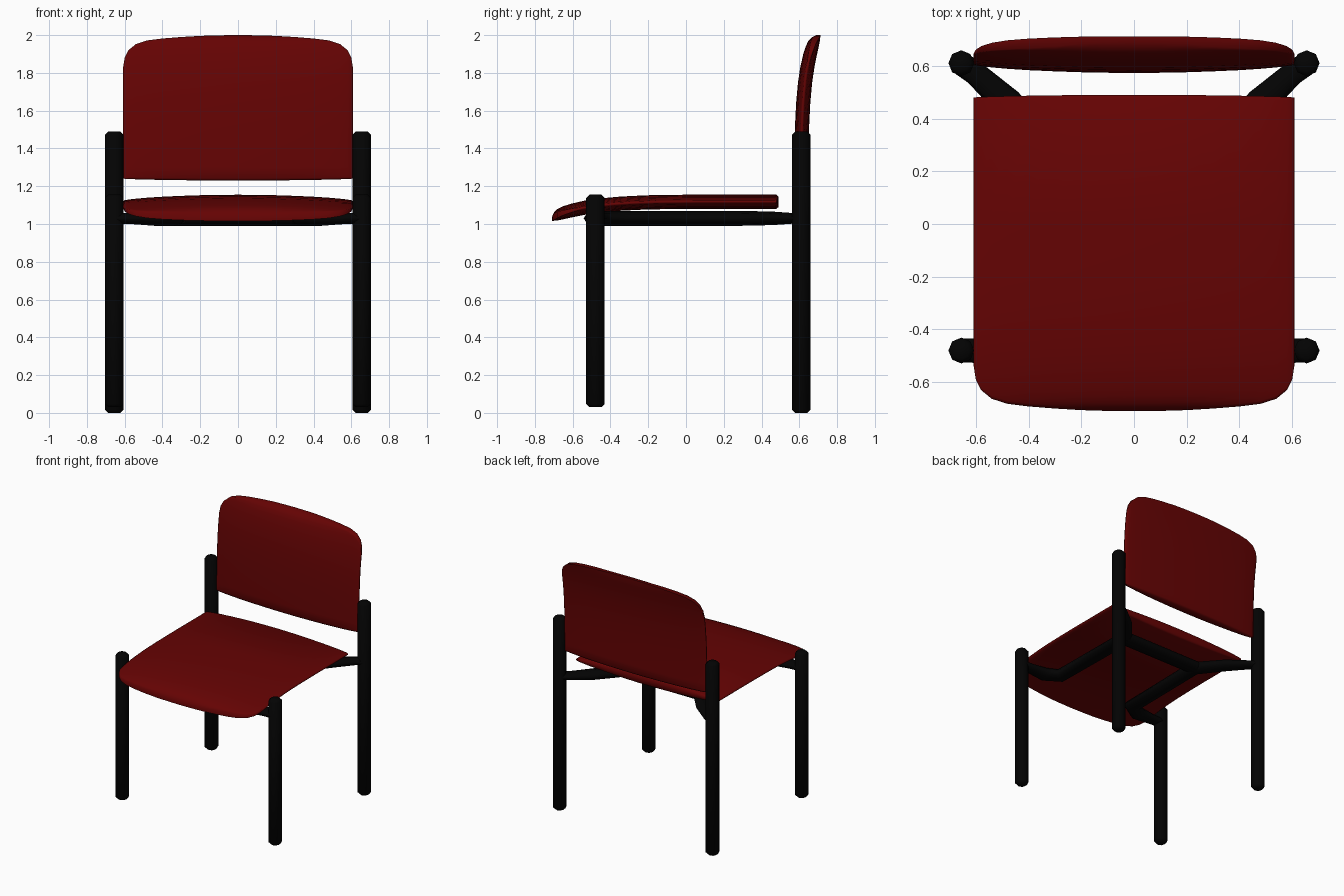
import bpy, bmesh, math

if "Cube" in bpy.data.objects:
    bpy.data.objects.remove(bpy.data.objects["Cube"])


def material(name, rgb):
    m = bpy.data.materials.new(name)
    m.diffuse_color = (*rgb, 1)
    m.use_nodes = True
    m.node_tree.nodes["Principled BSDF"].inputs["Base Color"].default_value = m.diffuse_color
    return m


RED = material("dark_red", (0.13, 0.001, 0.001))
BLACK = material("black", (0.001, 0.001, 0.001))


def add(name, data, mat, smooth_angle=None):
    ob = bpy.data.objects.new(name, data)
    bpy.context.collection.objects.link(ob)
    data.materials.append(mat)
    if smooth_angle:
        bpy.context.view_layer.objects.active = ob
        ob.select_set(True)
        bpy.ops.object.shade_smooth_by_angle(angle=math.radians(smooth_angle))
        ob.select_set(False)
    return ob


def lerp(table, x):
    for (x0, y0), (x1, y1) in zip(table, table[1:]):
        if x <= x1:
            return y0 + (y1 - y0) * (x - x0) / (x1 - x0)
    return table[-1][1]


# Lens-shaped cushions: half columns are (x, thickness factor, corner cut-back)
HALF = [(0, 1, 0), (.1, .98, .001), (.2, .93, .004), (.3, .84, .01), (.4, .72, .018),
        (.48, .58, .028), (.54, .44, .047), (.58, .32, .08), (.6, .22, .12), (.608, .1, .17)]
COLS = [(-x, k, c) for x, k, c in HALF[:0:-1]] + HALF
# Upper and lower profile drop, by distance from the rolled tip
UPPER = [(0, .118), (.012, .093), (.03, .075), (.06, .061), (.1, .048), (.17, .032),
         (.25, .02), (.36, .01), (.5, .003), (.7, 0), (1.3, 0)]
LOWER = [(0, .139), (.03, .136), (.06, .13), (.1, .121), (.17, .107), (.25, .095),
         (.36, .085), (.5, .078), (.7, .075), (1.3, .075)]
ROWS = [0, .012, .03, .06, .1, .17, .25, .36, .5, .7]


def panel(name, length, location, rotation):
    bm = bmesh.new()
    rows = [length, length - .012] + [r for r in reversed(ROWS) if r < length - .05]
    rings = []
    for t in rows:
        top, bottom = [], []
        for x, k, cut in COLS:
            d = cut + t * (length - cut - (1 - k) * .012) / length
            up, low = lerp(UPPER, d), lerp(LOWER, d)
            mid, half = (up + low) / 2, (low - up) / 2 * k
            if t == length:  # rounded straight end
                half *= .75
            top.append(bm.verts.new((x, length - d, -mid + half)))
            bottom.append(bm.verts.new((x, length - d, -mid - half)))
        rings.append(top + bottom[::-1])
    n = len(rings[0])
    for a, b in zip(rings, rings[1:]):
        for i in range(n):
            j = (i + 1) % n
            bm.faces.new((a[i], a[j], b[j], b[i]))
    # close the straight end and the tip
    for ring in (rings[0], rings[-1]):
        for i in range(len(COLS) - 1):
            bm.faces.new((ring[i], ring[i + 1], ring[n - 2 - i], ring[n - 1 - i]))
    bmesh.ops.recalc_face_normals(bm, faces=bm.faces)
    me = bpy.data.meshes.new(name)
    bm.to_mesh(me)
    bm.free()
    ob = add(name, me, RED, 75)
    ob.location, ob.rotation_euler = location, rotation


panel("seat", 1.2, (0, .49, 1.155), (0, 0, math.pi))
panel("backrest", .77, (0, .573, 1.23), (math.pi / 2, 0, 0))


# Eight-sided legs with chamfered ends
def leg(name, x, y, z0, z1, r=.049, c=.017):
    bm = bmesh.new()
    rings = []
    for z, rr in ((z0, r - c), (z0 + c, r), (z1 - c, r), (z1, r - c)):
        rings.append([bm.verts.new((x + rr * math.cos(i * math.pi / 4),
                                    y + rr * math.sin(i * math.pi / 4), z)) for i in range(8)])
    for a, b in zip(rings, rings[1:]):
        for i in range(8):
            j = (i + 1) % 8
            bm.faces.new((a[i], a[j], b[j], b[i]))
    bm.faces.new(rings[0][::-1])
    bm.faces.new(rings[-1])
    me = bpy.data.meshes.new(name)
    bm.to_mesh(me)
    bm.free()
    add(name, me, BLACK, 60)


# Under-seat frame bars: flattened eight-sided tubes
def bar(name, points):
    cu = bpy.data.curves.new(name, 'CURVE')
    cu.dimensions = '3D'
    cu.bevel_depth, cu.bevel_resolution, cu.use_fill_caps = .064, 2, True
    sp = cu.splines.new('POLY')
    sp.points.add(len(points) - 1)
    for p, (x, y, r) in zip(sp.points, points):
        p.co, p.radius = (x, y, 0, 1), r
    sp.use_smooth = True
    ob = add(name, cu, BLACK)
    ob.location.z, ob.scale.z = 1.03, .62


for side, s in (("left", -1), ("right", 1)):
    leg("front_leg_" + side, s * .655, -.48, .03, 1.155)
    leg("back_leg_" + side, s * .655, .61, 0, 1.49)
    bar("side_rail_" + side, [(s * .65, -.48, .7), (s * .57, -.48, .75), (s * .44, -.48, 1),
                              (s * .34, -.42, 1), (s * .33, .28, 1), (s * .48, .46, .9),
                              (s * .6, .57, .7), (s * .65, .605, .7)])
bar("rear_crossbar", [(-.33, .29, 1), (.33, .29, 1)])
